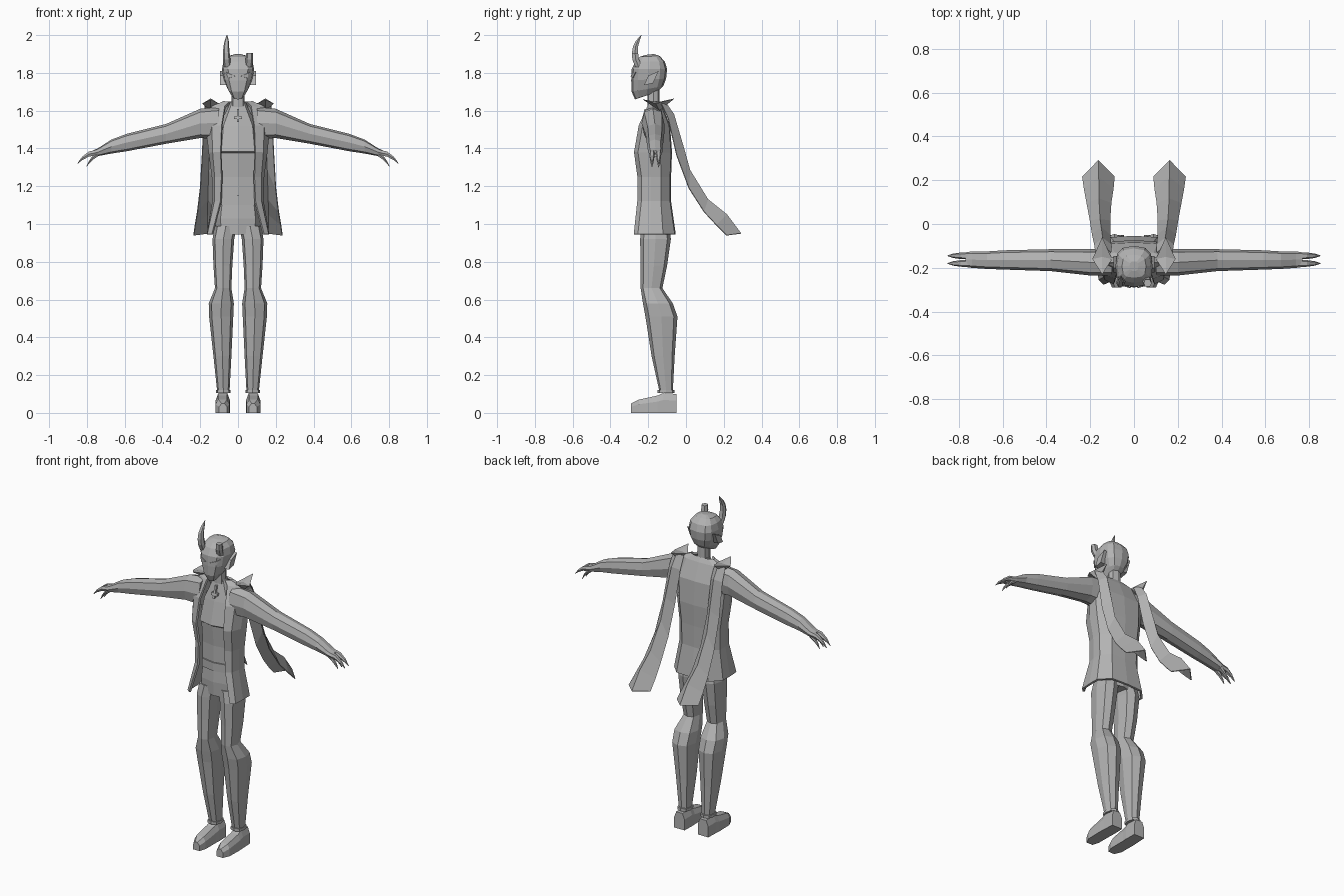
import bpy, bmesh, math
from mathutils import Vector

if "Cube" in bpy.data.objects:
    bpy.data.objects.remove(bpy.data.objects["Cube"])

grey = bpy.data.materials.new("mid_grey")
grey.diffuse_color = (0.45, 0.45, 0.45, 1)
grey.use_nodes = True
grey.node_tree.nodes["Principled BSDF"].inputs["Base Color"].default_value = grey.diffuse_color


def build(name, verts, faces, thickness=0):
    """Make a flat-shaded object, optionally given some thickness."""
    bm = bmesh.new()
    vs = [bm.verts.new(v) for v in verts]
    for f in faces:
        bm.faces.new([vs[i] for i in f])
    bmesh.ops.recalc_face_normals(bm, faces=bm.faces)
    me = bpy.data.meshes.new(name)
    bm.to_mesh(me)
    bm.free()
    me.materials.append(grey)
    ob = bpy.data.objects.new(name, me)
    bpy.context.collection.objects.link(ob)
    if thickness:
        m = ob.modifiers.new("thickness", 'SOLIDIFY')
        m.thickness = thickness
        m.offset = 0
    return ob


def loft(name, rings, closed=True, thickness=0):
    """Skin a list of equal rings; closed rings are capped at both ends."""
    n = len(rings[0])
    faces = []
    for r in range(len(rings) - 1):
        for i in range(n if closed else n - 1):
            j = (i + 1) % n
            faces.append((r * n + i, r * n + j, (r + 1) * n + j, (r + 1) * n + i))
    if closed:
        faces += [tuple(range(n)), tuple(range((len(rings) - 1) * n, len(rings) * n))]
    return build(name, [p for ring in rings for p in ring], faces, thickness)


def oval(a0, a1, b0, b1, n=8, power=0.75):
    """Rounded-box outline filling the range a0..a1, b0..b1."""
    out = []
    for i in range(n):
        t = 2 * math.pi * i / n
        c, s = math.cos(t), math.sin(t)
        out.append(((a0 + a1) / 2 + (a1 - a0) / 2 * math.copysign(abs(c) ** power, c),
                    (b0 + b1) / 2 + (b1 - b0) / 2 * math.copysign(abs(s) ** power, s)))
    return out


def level(z, x0, x1, y0, y1, n=8):
    return [(x, y, z) for x, y in oval(x0, x1, y0, y1, n)]


def flip(rings, s):
    return [[(p[0] * s, p[1], p[2]) for p in r] for r in rings]


def rect(z, w, y0, y1):
    return [(-w, y0, z), (w, y0, z), (w, y1, z), (-w, y1, z)]


# shirt with a chest step, belt and hips: z, half width, front, back
torso = [(1.645, .04, -.195, -.14), (1.52, .10, -.23, -.10), (1.385, .115, -.262, -.10),
         (1.375, .112, -.247, -.10), (1.25, .11, -.235, -.10), (1.15, .11, -.235, -.10)]
loft("shirt", [level(z, -w, w, f, b) for z, w, f, b in torso])
belt = [(1.15, .112, -.243, -.098), (1.10, .112, -.243, -.098)]
loft("belt", [level(z, -w, w, f, b) for z, w, f, b in belt])
hips = [(1.12, .108, -.235, -.095), (1.03, .12, -.24, -.088), (.945, .115, -.235, -.09)]
loft("hips", [level(z, -w, w, f, b) for z, w, f, b in hips])

# open jacket: z, opening half width, front, half width, back
jacket = [(1.645, .045, -.19, .075, -.145), (1.62, .068, -.20, .135, -.13),
          (1.52, .085, -.245, .165, -.09), (1.38, .09, -.27, .15, -.08),
          (1.25, .085, -.252, .133, -.085), (1.12, .09, -.253, .13, -.085),
          (.945, .135, -.272, .16, -.06)]
rows = []
for z, e, f, w, b in jacket:
    half = [(e, f), ((e + w) / 2 + .01, f + .02), (w, f * .6 + b * .4), (w, f * .3 + b * .7),
            (w * .65, b - .005)]
    rows.append([(x, y, z) for x, y in half] + [(0, b, z)]
                + [(-x, y, z) for x, y in reversed(half)])
loft("jacket", rows, closed=False, thickness=.012)

# pendant
loft("pendant_bar", [rect(1.54, .006, -.238, -.215), rect(1.61, .006, -.218, -.195)])
loft("pendant_arm", [rect(1.555, .02, -.233, -.21), rect(1.57, .02, -.229, -.206)])

# neck
loft("neck", [level(z, -.035, .035, -.205, -.14) for z in (1.62, 1.74)])

# head: front z, back z, half width, front, back
head = [(1.66, 1.70, .03, -.27, -.15), (1.70, 1.73, .055, -.288, -.12),
        (1.76, 1.77, .076, -.29, -.105), (1.82, 1.82, .085, -.288, -.10),
        (1.86, 1.86, .077, -.268, -.112), (1.885, 1.89, .055, -.245, -.14),
        (1.895, 1.90, .02, -.215, -.17)]
loft("head", [[(x, y, zf + (zb - zf) * (y - f) / (b - f)) for x, y in oval(-w, w, f, b, 12, .7)]
              for zf, zb, w, f, b in head])

# horns, one whole and one snapped off: z, x, y, radius
horn = [(1.83, .056, -.25, .02), (1.87, .06, -.266, .02), (1.905, .062, -.27, .018),
        (1.94, .062, -.267, .015), (1.97, .06, -.255, .011), (2.0, .058, -.237, .002)]
horn = [level(z, x - r, x + r, y - r, y + r, 6) for z, x, y, r in horn]
loft("whole_horn", flip(horn, -1))
loft("broken_horn", horn[:3])

# limb and accessory tables
arm = [(.10, 1.62, 1.45, -.235, -.115), (.20, 1.61, 1.455, -.235, -.115),
       (.38, 1.53, 1.425, -.215, -.115), (.59, 1.477, 1.385, -.208, -.12),
       (.67, 1.447, 1.373, -.205, -.125), (.74, 1.402, 1.36, -.20, -.125),
       (.77, 1.388, 1.358, -.196, -.13)]
leg = [(.99, .005, .122, -.235, -.09), (.92, .02, .135, -.243, -.08), (.78, .03, .13, -.24, -.10),
       (.66, .035, .122, -.24, -.125), (.58, .022, .155, -.228, -.07), (.51, .025, .153, -.215, -.045),
       (.30, .035, .13, -.182, -.06), (.11, .045, .11, -.14, -.07)]
foot = [(-.29, .058, .10, .05), (-.25, .045, .118, .07), (-.15, .045, .12, .092),
        (-.12, .043, .118, .105), (-.05, .045, .115, .10)]
upper_finger = [(.75, 1.378, .016), (.79, 1.37, .015), (.825, 1.347, .01), (.85, 1.32, .002)]
lower_finger = [(.74, 1.372, .014), (.77, 1.35, .012), (.79, 1.325, .008), (.803, 1.302, .002)]
# scarf tail: ridge y, ridge z, edge y, edge z, inner x, outer x
scarf = [(-.11, 1.645, -.13, 1.635, .105, .175), (-.065, 1.58, -.095, 1.56, .105, .18),
         (-.015, 1.41, -.05, 1.365, .11, .19), (.02, 1.285, .015, 1.19, .11, .20),
         (.115, 1.13, .095, 1.065, .105, .215), (.215, 1.05, .16, .995, .095, .227),
         (.29, .95, .215, .94, .09, .235)]

for side, s in (("left", 1), ("right", -1)):
    # arm and claw-like fingers
    loft("arm_" + side, flip([[(x, y, z) for y, z in oval(y0, y1, zb, zt)]
                              for x, zt, zb, y0, y1 in arm], s))
    for kind, path in (("upper", upper_finger), ("lower", lower_finger)):
        for k, yc in enumerate((-.18, -.145)):
            loft("%s_finger_%s_%d" % (kind, side, k),
                 flip([[(x, y, z) for y, z in oval(yc - r, yc + r, zc - r, zc + r, 6)]
                       for x, zc, r in path], s))
    # leg, ankle cuff and shoe
    loft("leg_" + side, flip([level(*r) for r in leg], s))
    loft("ankle_cuff_" + side, flip([level(z, .04, .116, -.15, -.06) for z in (.105, .122)], s))
    loft("shoe_" + side, flip([[(a, y, 0), (b, y, 0), (b, y, h * .65), (b - .014, y, h),
                                (a + .014, y, h), (a, y, h * .65)] for y, a, b, h in foot], s))
    # scarf tail with a ridged back
    loft("scarf_tail_" + side, flip([[(a, ye, ze), ((a + b) / 2, yr, zr), (b, ye, ze)]
                                     for yr, zr, ye, ze, a, b in scarf], s),
         closed=False, thickness=.005)
    # pointed shoulder knot
    knot = [(.145, -.23, 1.66), (.19, -.16, 1.637), (.145, -.06, 1.665), (.10, -.16, 1.637),
            (.145, -.15, 1.645), (.145, -.14, 1.60)]
    build("shoulder_knot_" + side, [(x * s, y, z) for x, y, z in knot],
          [(i, (i + 1) % 4, c) for i in range(4) for c in (4, 5)])
    # almond eye plate
    eye = [(.015, -.291, 1.783), (.051, -.281, 1.772), (.067, -.265, 1.806), (.051, -.281, 1.797)]
    build("eye_" + side, [(x * s, y, z) for x, y, z in eye], [(0, 1, 3), (1, 2, 3)], .005)
    # slanted ear guard
    ear = [(-.222, 1.735), (-.175, 1.745), (-.145, 1.81), (-.20, 1.785)]
    loft("ear_guard_" + side, flip([[(x, y, z) for y, z in ear] for x in (.06, .094)], s))
